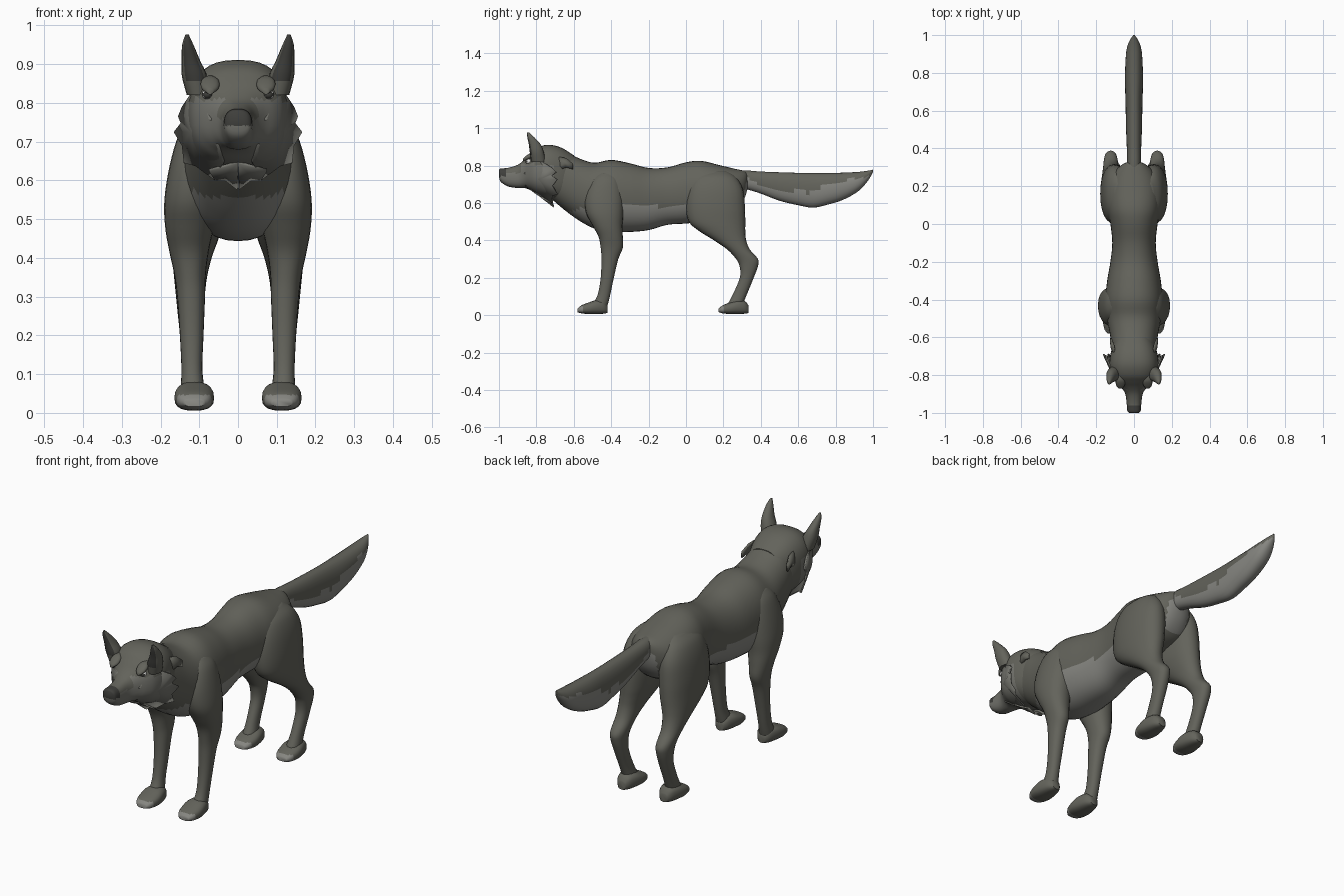
import bpy, bmesh, math
from mathutils import Vector


def mat(name, r, g, b):
    m = bpy.data.materials.new(name)
    m.diffuse_color = (r, g, b, 1)
    return m


COAT = mat("dark coat", .125, .125, .105)
PALE = mat("pale underside", .24, .24, .22)
FACE = mat("grey face", .175, .175, .155)
DARK = mat("dark nose and ears", .05, .05, .045)
WHITE = mat("eye white", .8, .8, .78)


def spline(rows, k=4):
    """Smooth a list of tuples with a Catmull-Rom curve."""
    out = []
    for i in range(len(rows) - 1):
        p = [Vector(rows[min(max(i + j, 0), len(rows) - 1)]) for j in (-1, 0, 1, 2)]
        for s in range(k):
            t = s / k
            out.append(.5 * (2 * p[1] + (p[2] - p[0]) * t
                             + (2 * p[0] - 5 * p[1] + 4 * p[2] - p[3]) * t * t
                             + (3 * p[1] - p[0] - 3 * p[2] + p[3]) * t ** 3))
    return out + [Vector(rows[-1])]


def finish(name, bm, mats, rule=None, angle=50):
    bmesh.ops.recalc_face_normals(bm, faces=bm.faces)
    for f in bm.faces:
        if rule:
            f.material_index = rule(f.calc_center_median(), f.normal)
    me = bpy.data.meshes.new(name)
    bm.to_mesh(me)
    bm.free()
    ob = bpy.data.objects.new(name, me)
    bpy.context.collection.objects.link(ob)
    for m in mats:
        me.materials.append(m)
    bpy.ops.object.select_all(action='DESELECT')
    ob.select_set(True)
    bpy.context.view_layer.objects.active = ob
    bpy.ops.object.shade_smooth_by_angle(angle=math.radians(angle))
    return ob


def loft(name, rows, axis, mats, rule=None, n=28, power=2.2, cx=0):
    """axis 'y': rows of (y, top, bottom, half width); axis 'z': rows of (z, y0, y1, x0, x1)."""
    bm = bmesh.new()
    rings = []
    for r in spline(rows):
        ring = []
        for i in range(n):
            a = math.tau * i / n
            c, s = [math.copysign(abs(v) ** (2 / power), v) for v in (math.cos(a), math.sin(a))]
            if axis == 'y':
                co = (cx + c * r[3], r[0], (r[1] + r[2]) / 2 + s * (r[1] - r[2]) / 2)
            else:
                co = ((r[3] + r[4]) / 2 + c * (r[4] - r[3]) / 2,
                      (r[1] + r[2]) / 2 + s * (r[2] - r[1]) / 2, r[0])
            ring.append(bm.verts.new(co))
        rings.append(ring)
    for a, b in zip(rings, rings[1:]):
        for i in range(n):
            j = (i + 1) % n
            bm.faces.new((a[i], a[j], b[j], b[i]))
    bm.faces.new(rings[0])
    bm.faces.new(rings[-1])
    return finish(name, bm, mats, rule)


def mirror(ob):
    """Copy a left part to the other side."""
    m = ob.modifiers.new("mirror", 'MIRROR')
    m.use_axis = (True, False, False)
    m.use_mirror_merge = False


def flap(name, outline, centre, material):
    """Thin fur plate fanned around a centre point."""
    bm = bmesh.new()
    vs = [bm.verts.new(p) for p in outline]
    c = bm.verts.new(centre)
    for i, v in enumerate(vs):
        bm.faces.new((v, vs[(i + 1) % len(vs)], c))
    ob = finish(name, bm, [material], angle=60)
    mirror(ob)
    s = ob.modifiers.new("thickness", 'SOLIDIFY')
    s.thickness = .008


# Torso with pale chest, belly and rear
def torso_rule(c, n):
    if c.y < .03:
        return int(c.z < .58 - .12 * max(0, -.45 - c.y) and (c.y > -.36 or n.z < -.35))
    return int(c.y > .27 and abs(c.x) < .06 and c.z < .71)


loft("torso", [(-.75, .87, .65, .07), (-.70, .885, .605, .105), (-.64, .872, .555, .118),
               (-.57, .838, .505, .13), (-.49, .815, .463, .145), (-.40, .83, .445, .152),
               (-.30, .812, .445, .142), (-.20, .787, .455, .125), (-.10, .79, .483, .115),
               (0, .817, .49, .125), (.08, .825, .5, .14), (.18, .802, .53, .14),
               (.26, .783, .56, .115), (.31, .772, .62, .07), (.33, .76, .68, .03)],
     'y', [COAT, PALE], torso_rule, n=36)


# Head and muzzle
def head_rule(c, n):
    if c.y < -.965 and c.z > .742:
        return 2
    return int(c.z < (.76 if c.y < -.88 else .81) and c.y < -.7)


loft("head", [(-1.0, .778, .74, .024), (-.99, .784, .712, .035), (-.95, .788, .688, .039),
              (-.90, .804, .68, .046), (-.865, .83, .68, .068), (-.835, .862, .67, .098),
              (-.80, .893, .65, .12), (-.74, .911, .63, .13), (-.67, .897, .61, .12),
              (-.60, .855, .6, .095)],
     'y', [COAT, FACE, DARK], head_rule, n=36, power=2.5)

# Jagged cheek ruff, chin ruff and neck tufts
flap("cheek_ruff", [(.07, -.865, .76), (.105, -.82, .81), (.125, -.77, .82), (.145, -.72, .79),
                    (.155, -.695, .765), (.148, -.72, .748), (.166, -.69, .725), (.145, -.715, .69),
                    (.14, -.69, .645), (.11, -.72, .637), (.06, -.715, .60), (.04, -.80, .645),
                    (.05, -.86, .69)], (.122, -.785, .725), FACE)
flap("chin_ruff", [(0, -.79, .65), (.075, -.765, .63), (.06, -.725, .605), (.03, -.712, .605),
                   (0, -.705, .582)], (.03, -.745, .622), FACE)
flap("neck_tuft", [(.10, -.70, .85), (.112, -.64, .84), (.125, -.605, .81), (.128, -.605, .78),
                   (.12, -.64, .79), (.11, -.70, .77)], (.125, -.65, .815), COAT)

# Ears with dark fronts
mirror(loft("ear", [(.82, -.825, -.75, .075, .132), (.87, -.835, -.76, .08, .145),
                    (.91, -.84, -.775, .098, .146), (.95, -.848, -.81, .115, .144),
                    (.976, -.85, -.838, .127, .136)], 'z', [COAT, DARK],
            lambda c, n: int(n.y < -.6 and c.z > .86), n=16))

# Eyes: pale to the side, dark in front
bm = bmesh.new()
bmesh.ops.create_uvsphere(bm, u_segments=16, v_segments=10, radius=.017)
for v in bm.verts:
    v.co = Vector((v.co.x * .8, v.co.y, v.co.z * .75)) + Vector((.079, -.842, .822))
mirror(finish("eye", bm, [WHITE, DARK], lambda c, n: int(n.y < -.45)))

# Brows slanting over the eyes
mirror(loft("brow", [(-.872, .836, .822, .008), (-.855, .852, .828, .022),
                     (-.83, .868, .836, .024), (-.80, .872, .84, .012)],
            'y', [COAT], n=14, cx=.072))

# Front legs, from shoulder to ankle
mirror(loft("front_leg", [(.76, -.47, -.38, .07, .12), (.72, -.51, -.35, .04, .152),
                          (.64, -.54, -.335, .04, .176), (.55, -.535, -.335, .05, .19),
                          (.48, -.50, -.34, .062, .188), (.42, -.468, -.338, .075, .178),
                          (.36, -.456, -.338, .083, .165), (.30, -.452, -.362, .085, .157),
                          (.20, -.456, -.386, .089, .15), (.11, -.472, -.405, .092, .146),
                          (.05, -.50, -.42, .085, .148), (.025, -.49, -.43, .09, .14)],
            'z', [COAT], n=24))

# Hind legs, from hip to ankle
mirror(loft("hind_leg", [(.77, .09, .22, .04, .10), (.735, .04, .27, .03, .142),
                         (.67, .01, .305, .025, .167), (.58, 0, .315, .025, .178),
                         (.50, .015, .317, .035, .178), (.45, .07, .317, .05, .175),
                         (.40, .15, .322, .068, .17), (.35, .222, .342, .08, .165),
                         (.30, .268, .385, .086, .16), (.26, .287, .384, .09, .156),
                         (.20, .288, .362, .092, .15), (.11, .25, .325, .092, .146),
                         (.05, .22, .30, .085, .148), (.02, .225, .285, .09, .14)],
            'z', [COAT], n=24))

# Paws with pale toes
for name, y0 in (("front_paw", -.58), ("hind_paw", .175)):
    mirror(loft(name, [(y0, .035, .016, .026), (y0 + .02, .052, .01, .042),
                       (y0 + .06, .068, .006, .051), (y0 + .10, .08, .006, .048),
                       (y0 + .14, .075, .008, .036), (y0 + .16, .05, .012, .02)],
                'y', [COAT, PALE], lambda c, n, y0=y0: int(c.y < y0 + .03 and c.z < .045),
                n=20, power=2.6, cx=.113))


# Tail with a wavy pale underside
def tail_rule(c, n):
    edge = .66 + .55 * max(0, .47 - c.y) + .27 * max(0, c.y - .65)
    return int(c.z < edge + .006 * math.sin(c.y * 45))


loft("tail", [(.24, .775, .70, .03), (.32, .774, .675, .036), (.40, .768, .65, .038),
              (.50, .764, .612, .042), (.60, .761, .588, .044), (.68, .76, .575, .046),
              (.76, .76, .592, .048), (.84, .762, .617, .046), (.92, .766, .662, .04),
              (.97, .772, .715, .024), (1.0, .778, .765, .004)],
     'y', [COAT, PALE], tail_rule, n=24)
